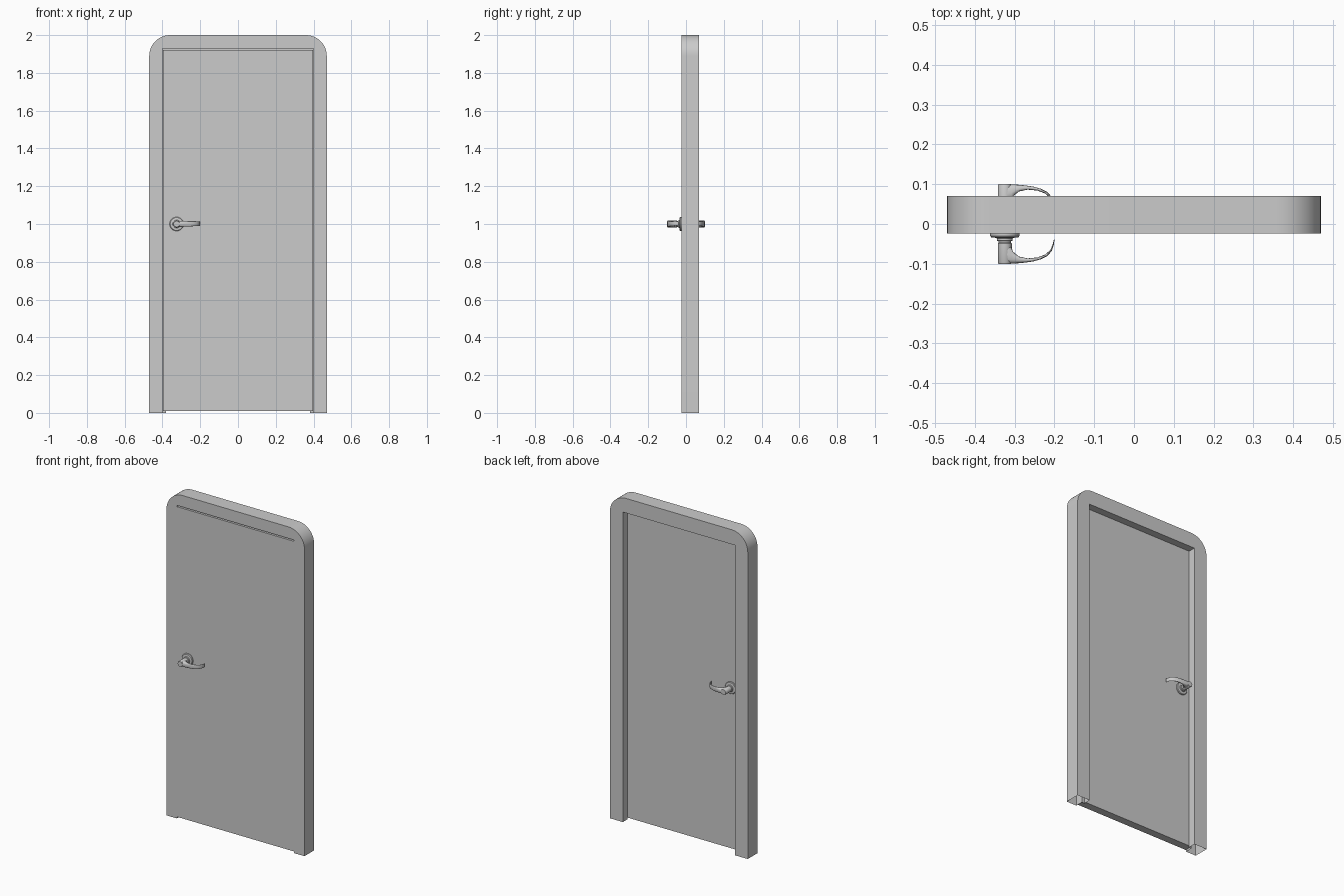
import bpy, bmesh
from math import sin, cos, pi

if "Cube" in bpy.data.objects:
    bpy.data.objects.remove(bpy.data.objects["Cube"])

FRONT, REBATE, BACK = -0.024, 0.024, 0.07   # frame front, door back face, frame back


def make_object(name, bm, smooth=None):
    bmesh.ops.remove_doubles(bm, verts=bm.verts, dist=1e-5)
    bmesh.ops.recalc_face_normals(bm, faces=bm.faces)
    me = bpy.data.meshes.new(name)
    bm.to_mesh(me)
    bm.free()
    ob = bpy.data.objects.new(name, me)
    bpy.context.collection.objects.link(ob)
    if smooth:
        bpy.ops.object.select_all(action='DESELECT')
        ob.select_set(True)
        bpy.context.view_layer.objects.active = ob
        bpy.ops.object.shade_smooth_by_angle(angle=smooth)
    return ob


def loft(bm, rings, closed=False, caps=False):
    rows = [[bm.verts.new(p) for p in r] for r in rings]
    n = len(rows[0])
    for a, b in zip(rows, rows[1:]):
        for i in range(n if closed else n - 1):
            j = (i + 1) % n
            bm.faces.new((a[i], a[j], b[j], b[i]))
    if caps:
        bm.faces.new(rows[0])
        bm.faces.new(rows[-1])


# Frame: arch-shaped loops lofted around a rebated section, open underneath
N = 12


def arch(half, top, radius, y):
    left = [(-half, y, 0)]
    for i in range(N + 1):
        a = pi / 2 * i / N
        left.append((-half + radius * (1 - cos(a)), y, top - radius * (1 - sin(a))))
    return left + [(-x, yy, z) for x, yy, z in reversed(left)]


bm = bmesh.new()
section = [(0.40, 1.929, 0, FRONT), (0.47, 2.0, 0.11, FRONT), (0.47, 2.0, 0.11, BACK),
           (0.382, 1.91, 0, BACK), (0.382, 1.91, 0, REBATE), (0.40, 1.929, 0, REBATE),
           (0.40, 1.929, 0, FRONT)]
loft(bm, [arch(*s) for s in section])
make_object("door_frame", bm, 0.5)

# Door leaf
bm = bmesh.new()
bmesh.ops.create_cube(bm, size=1)
for v in bm.verts:
    v.co = (v.co.x * 0.796, v.co.y * 0.048, 0.9655 + v.co.z * 1.911)
make_object("door_leaf", bm)

# Handles: lathed rose and hub plus a lofted lever, one on each face
HX, HZ = -0.325, 1.0
LATHE = [(0, 0), (0.037, 0), (0.037, 0.006), (0.034, 0.0095), (0.021, 0.011),
         (0.0195, 0.013), (0.0195, 0.018), (0.016, 0.019), (0.016, 0.023),
         (0.0175, 0.025), (0.0175, 0.073), (0.016, 0.076), (0, 0.076)]
# outer x, outer depth, inner x, inner depth, low z, high z
LEVER = [(0, 0.0755, 0, 0.025, -0.0165, 0.0165),
         (0.018, 0.0755, 0.016, 0.034, -0.016, 0.0165),
         (0.032, 0.075, 0.021, 0.046, -0.0155, 0.016),
         (0.052, 0.073, 0.036, 0.058, -0.014, 0.0155),
         (0.072, 0.070, 0.058, 0.0625, -0.013, 0.015),
         (0.090, 0.065, 0.082, 0.060, -0.012, 0.015),
         (0.107, 0.0565, 0.101, 0.053, -0.011, 0.0145),
         (0.118, 0.044, 0.114, 0.042, -0.010, 0.0145),
         (0.123, 0.030, 0.120, 0.029, -0.009, 0.014),
         (0.125, 0.015, 0.1235, 0.015, -0.008, 0.014)]


def squash(t):
    return abs(t) ** 0.65 * (1 if t > 0 else -1)


def lever_ring(s, side):
    ox, od, ix, idp, lo, hi = s
    ring = []
    for k in range(16):
        a = 2 * pi * k / 16
        u, w = (squash(cos(a)) + 1) / 2, (squash(sin(a)) + 1) / 2
        ring.append((HX + ix + (ox - ix) * u,
                     side * (0.024 + idp + (od - idp) * u),
                     HZ + lo + (hi - lo) * w))
    return ring


for name, side in (("front", -1), ("back", 1)):
    bm = bmesh.new()
    loft(bm, [[(HX + r * cos(2 * pi * k / 32), side * (0.024 + d),
                HZ + r * sin(2 * pi * k / 32)) for k in range(32)]
              for r, d in LATHE], closed=True)
    make_object(name + "_handle_rose", bm, 0.6)
    bm = bmesh.new()
    loft(bm, [lever_ring(s, side) for s in LEVER], closed=True, caps=True)
    make_object(name + "_handle_lever", bm, 0.8)
